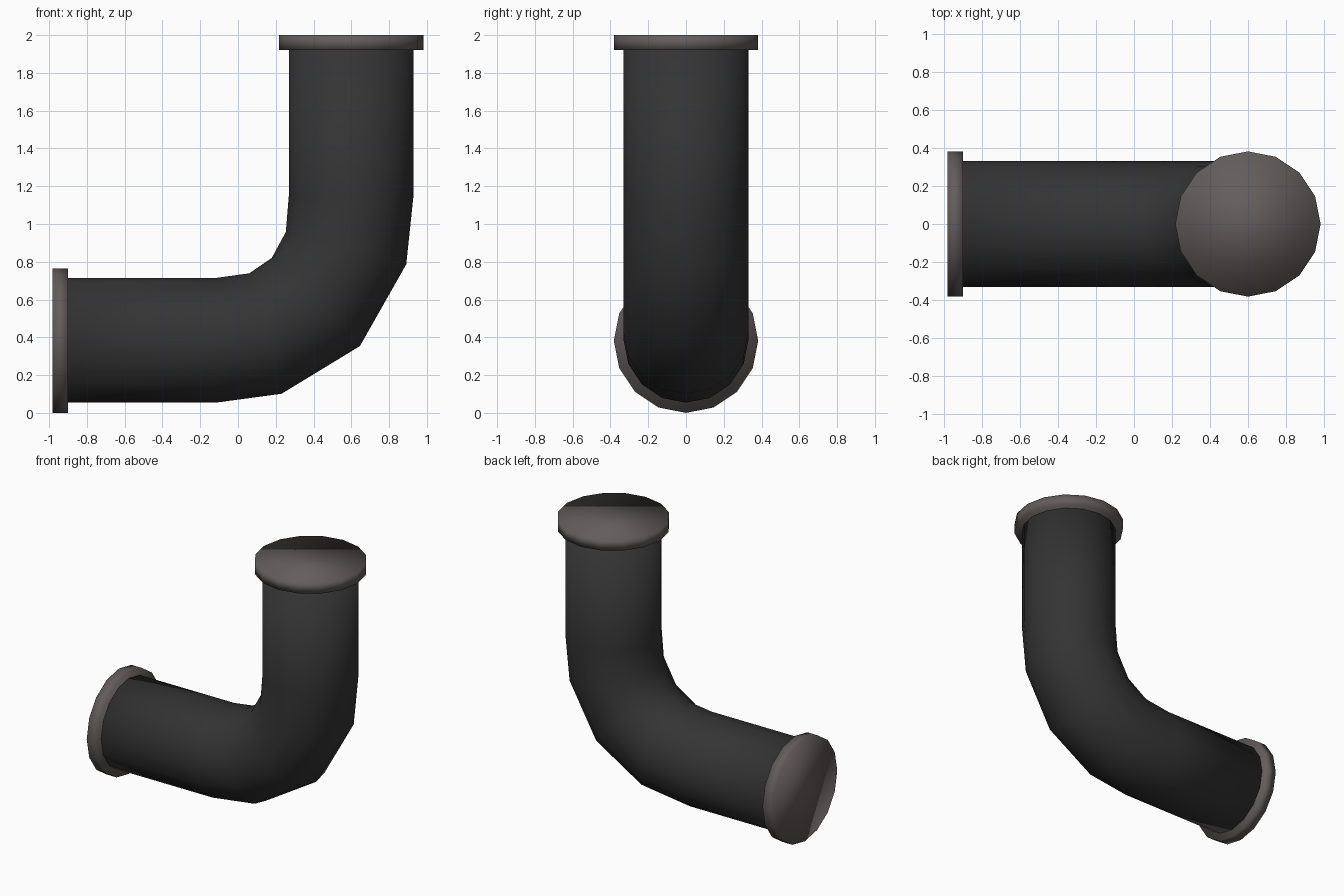
import bpy, math
from mathutils import Vector

if "Cube" in bpy.data.objects:
    bpy.data.objects.remove(bpy.data.objects["Cube"])

SIDES = 16


def material(name, rgb):
    m = bpy.data.materials.new(name)
    m.diffuse_color = (*rgb, 1)
    m.use_nodes = True
    m.node_tree.nodes["Principled BSDF"].inputs["Base Color"].default_value = m.diffuse_color
    return m


dark = material("dark pipe metal", (0.034, 0.034, 0.034))
grey = material("warm grey flange", (0.125, 0.108, 0.106))


def sweep(name, rings, radius, mat):
    """Tube through (x, z, bend angle) rings in the xz plane, closed at both ends."""
    verts, faces = [], []
    for x, z, deg in rings:
        a = math.radians(deg)
        side = Vector((math.sin(a), 0, -math.cos(a)))
        for i in range(SIDES):
            t = 2 * math.pi * i / SIDES
            p = Vector((x, 0, z)) + radius * (math.cos(t) * side + math.sin(t) * Vector((0, 1, 0)))
            verts.append(p)
    for r in range(len(rings) - 1):
        for i in range(SIDES):
            j = (i + 1) % SIDES
            a, b = r * SIDES, (r + 1) * SIDES
            faces.append((a + i, a + j, b + j, b + i))
    faces.append(tuple(reversed(range(SIDES))))
    last = (len(rings) - 1) * SIDES
    faces.append(tuple(range(last, last + SIDES)))
    me = bpy.data.meshes.new(name)
    me.from_pydata(verts, [], faces)
    me.materials.append(mat)
    me.polygons.foreach_set("use_smooth", [True] * len(me.polygons))
    me.update()
    ob = bpy.data.objects.new(name, me)
    bpy.context.collection.objects.link(ob)
    return ob


# curved pipe
sweep("elbow_pipe", [(-0.93, 0.384, 0), (-0.12, 0.384, 0), (0.145, 0.42, 15),
                     (0.412, 0.587, 45), (0.572, 0.872, 75),
                     (0.599, 1.15, 90), (0.599, 1.95, 90)], 0.33, dark)

# end flanges
sweep("side_flange", [(-0.981, 0.382, 0), (-0.899, 0.382, 0)], 0.382, grey)
sweep("top_flange", [(0.599, 1.92, 90), (0.599, 2.0, 90)], 0.382, grey)
